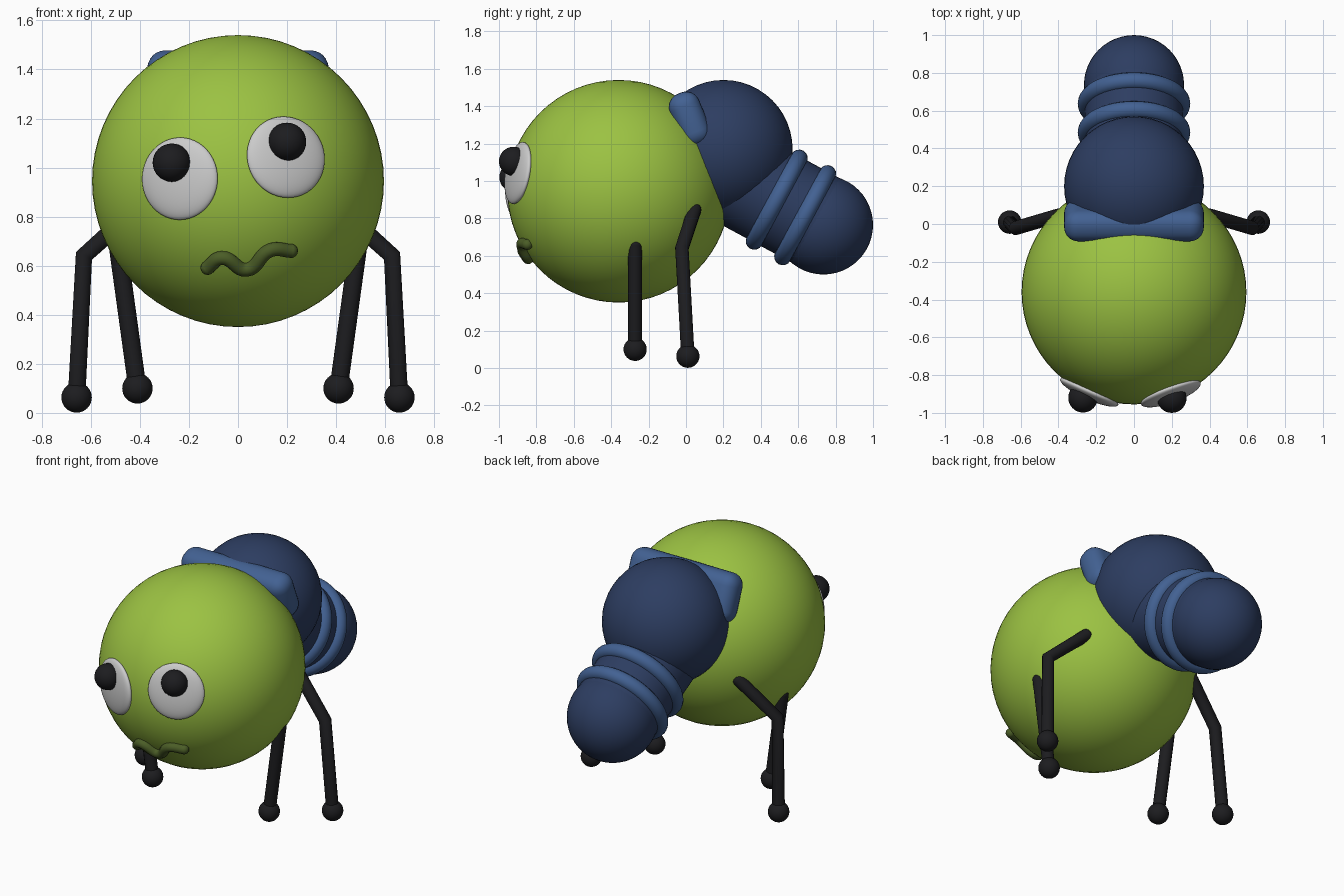
import bpy, bmesh, math
from mathutils import Vector, Matrix

if "Cube" in bpy.data.objects:
    bpy.data.objects.remove(bpy.data.objects["Cube"])


def material(name, rgb):
    m = bpy.data.materials.new(name)
    m.diffuse_color = (*rgb, 1)
    m.use_nodes = True
    m.node_tree.nodes["Principled BSDF"].inputs["Base Color"].default_value = m.diffuse_color
    return m


GREEN = material("green", (0.33, 0.54, 0.055))
MOUTH = material("dark green", (0.07, 0.11, 0.02))
NAVY = material("navy", (0.026, 0.047, 0.12))
BLUE = material("blue", (0.055, 0.12, 0.29))
BLACK = material("black", (0.012, 0.012, 0.014))
WHITE = material("white", (0.7, 0.7, 0.7))

HEAD_C, HEAD_R = Vector((0, -0.36, 0.945)), 0.595


def finish(name, mat):
    ob = bpy.context.object
    ob.name = ob.data.name = name
    ob.data.materials.clear()
    ob.data.materials.append(mat)
    bpy.ops.object.shade_smooth_by_angle(angle=math.radians(50))
    return ob


def ball(name, mat, loc, r, scale=(1, 1, 1), normal=None, seg=48):
    bpy.ops.mesh.primitive_uv_sphere_add(segments=seg, ring_count=seg // 2, radius=r, location=loc)
    ob = finish(name, mat)
    ob.scale = scale
    if normal:
        ob.rotation_euler = normal.to_track_quat('Z', 'Y').to_euler()
    return ob


def tube(name, mat, points, r, smooth=False):
    cu = bpy.data.curves.new(name, 'CURVE')
    cu.dimensions = '3D'
    cu.bevel_depth = r
    cu.bevel_resolution = 4
    cu.use_fill_caps = True
    sp = cu.splines.new('BEZIER')
    sp.bezier_points.add(len(points) - 1)
    for bp, p in zip(sp.bezier_points, points):
        bp.co = p
        bp.handle_left_type = bp.handle_right_type = 'AUTO' if smooth else 'VECTOR'
    sp.resolution_u = 8 if smooth else 1
    ob = bpy.data.objects.new(name, cu)
    bpy.context.collection.objects.link(ob)
    bpy.ops.object.select_all(action='DESELECT')
    ob.select_set(True)
    bpy.context.view_layer.objects.active = ob
    bpy.ops.object.convert(target='MESH')
    return finish(name, mat)


def on_head(x, z, out=0.0):
    """Point on the front of the head, pushed outward by `out`, and its normal."""
    dx, dz = x - HEAD_C.x, z - HEAD_C.z
    n = Vector((dx, -math.sqrt(HEAD_R ** 2 - dx * dx - dz * dz), dz)).normalized()
    return HEAD_C + n * (HEAD_R + out), n


# Head
ball("head", GREEN, HEAD_C, HEAD_R, seg=64)

# Eyes: flat whites hugging the head, with ball pupils
for side, (wx, wz), pupil in (("left", (-0.243, 0.955), (-0.27, -0.92, 1.02)),
                              ("right", (0.2, 1.045), (0.2, -0.922, 1.105))):
    p, n = on_head(wx, wz, -0.015)
    ball(side + "_eye_white", WHITE, p, 0.168, (1, 1, 0.24), n)
    ball(side + "_pupil", BLACK, pupil, 0.078, seg=32)

# Wavy mouth
wave = [(-0.122, 0.597), (-0.065, 0.637), (0.035, 0.59), (0.13, 0.668), (0.212, 0.665)]
path = [on_head(x, z, 0.01)[0] for x, z in wave]
tube("mouth", MOUTH, path, 0.029, smooth=True)
for label, p in (("left", path[0]), ("right", path[-1])):
    ball("mouth_end_" + label, MOUTH, p, 0.029, seg=16)

# Legs and feet, mirrored
legs = {"front": [(0.487, -0.272, 0.66), (0.41, -0.272, 0.1)],
        "back": [(0.4, 0.045, 0.845), (0.628, -0.022, 0.64), (0.658, 0.01, 0.063)]}
for pos, pts in legs.items():
    for side, s in (("left", -1), ("right", 1)):
        pp = [(s * x, y, z) for x, y, z in pts]
        tube(f"{pos}_leg_{side}", BLACK, pp, 0.037)
        ball(f"{pos}_hip_{side}", BLACK, pp[0], 0.037, seg=16)
        ball(f"{pos}_foot_{side}", BLACK, pp[-1], 0.062, seg=32)

# Body: chest ball, waist cylinder and tail ball
ball("chest", NAVY, (0, 0.2, 1.17), 0.37)
axis = Vector((0, 0.88, -0.475)).normalized()
rot = axis.to_track_quat('Z', 'Y').to_euler()
a, b = Vector((0, 0.25, 1.03)), Vector((0, 0.735, 0.765))
bpy.ops.mesh.primitive_cylinder_add(vertices=48, radius=0.26, depth=(b - a).length,
                                    location=(a + b) / 2, rotation=rot)
finish("waist", NAVY)
ball("tail", NAVY, b, 0.265)

# Two raised bands round the waist
for i, loc in enumerate(((0, 0.485, 0.9), (0, 0.637, 0.817))):
    bpy.ops.mesh.primitive_torus_add(location=loc, rotation=rot, major_radius=0.252,
                                     minor_radius=0.046, major_segments=48, minor_segments=16)
    finish(f"band_{i + 1}", BLUE)

# Rounded collar between head and chest
bpy.ops.mesh.primitive_cube_add(size=2, location=(0, 0.02, 1.33), rotation=(math.radians(21.9), 0, 0))
collar = bpy.context.object
collar.scale = (0.37, 0.085, 0.15)
bpy.ops.object.transform_apply(location=False, rotation=False, scale=True)
bev = collar.modifiers.new("round", 'BEVEL')
bev.width, bev.segments = 0.075, 6
bpy.ops.object.modifier_apply(modifier="round")
finish("collar", BLUE)
